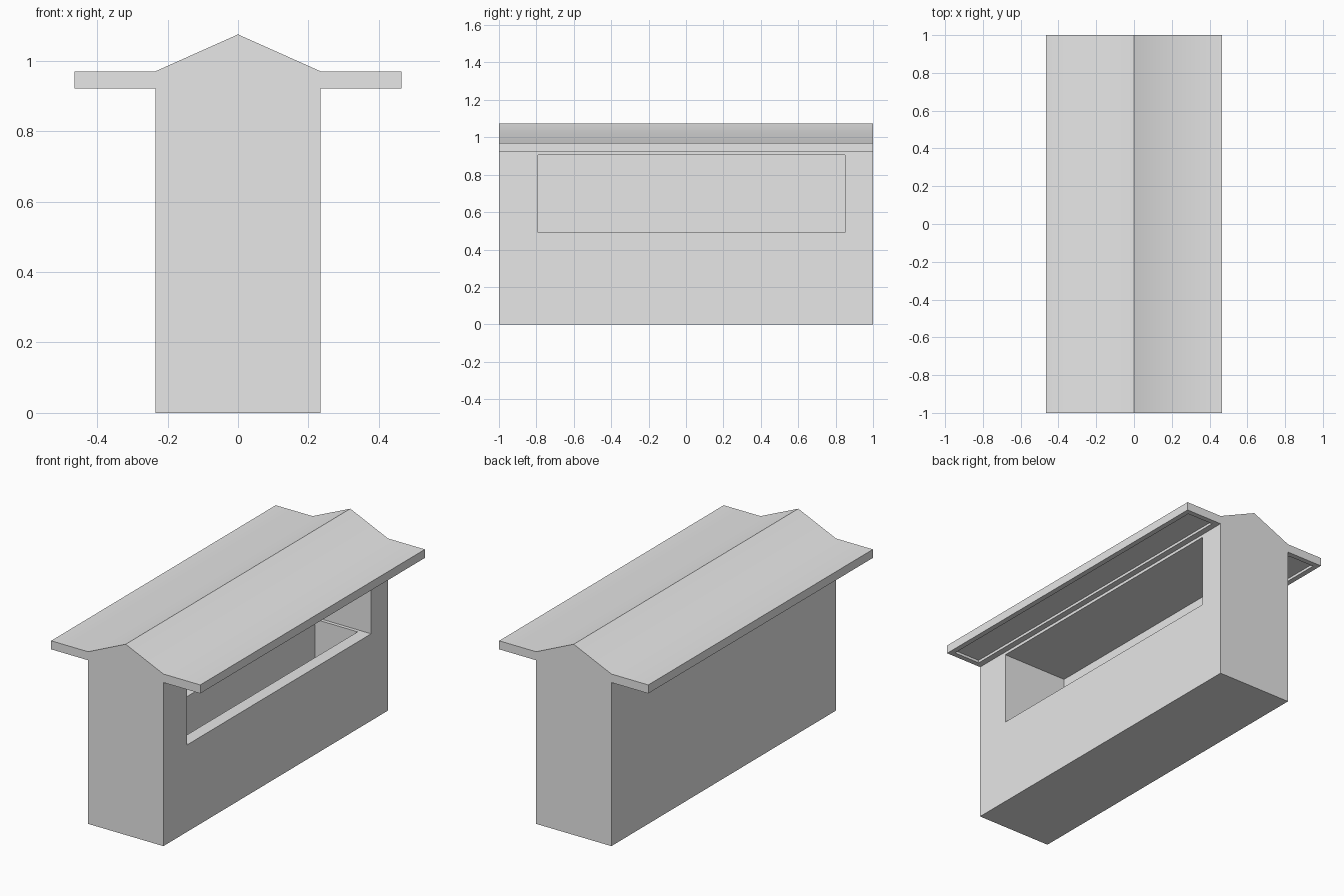
import bpy
import bmesh
from math import radians
from mathutils import Vector

if "Cube" in bpy.data.objects:
    bpy.data.objects.remove(bpy.data.objects["Cube"], do_unlink=True)

WALL, EAVE = 0.235, 0.465            # half widths of the body and the roof
EAVE_LOW, EAVE_TOP, RIDGE = 0.922, 0.97, 1.075

grey = bpy.data.materials.new("plain_grey")
grey.use_nodes = True
colour = (0.8, 0.8, 0.8, 1)
grey.diffuse_color = colour
grey.node_tree.nodes["Principled BSDF"].inputs["Base Color"].default_value = colour


def add_object(name, bm):
    bmesh.ops.recalc_face_normals(bm, faces=bm.faces)
    mesh = bpy.data.meshes.new(name)
    bm.to_mesh(mesh)
    bm.free()
    mesh.materials.append(grey)
    obj = bpy.data.objects.new(name, mesh)
    bpy.context.collection.objects.link(obj)
    return obj


def box(name, low, high):
    low, high = Vector(low), Vector(high)
    bm = bmesh.new()
    bmesh.ops.create_cube(bm, size=1)
    bmesh.ops.scale(bm, vec=high - low, verts=bm.verts)
    bmesh.ops.translate(bm, vec=(low + high) / 2, verts=bm.verts)
    return add_object(name, bm)


def cut(obj, cutter):
    cutter.hide_render = True
    mod = obj.modifiers.new(cutter.name, "BOOLEAN")
    mod.operation, mod.solver, mod.object = "DIFFERENCE", "EXACT", cutter
    bpy.context.view_layer.objects.active = obj
    bpy.ops.object.modifier_apply(modifier=mod.name)
    bpy.data.objects.remove(cutter, do_unlink=True)


# Body and roof: one gabled profile swept along y
half = [(WALL, 0), (WALL, EAVE_LOW), (EAVE, EAVE_LOW), (EAVE, EAVE_TOP), (WALL, EAVE_TOP)]
profile = half + [(0, RIDGE)] + [(-x, z) for x, z in reversed(half)]
bm = bmesh.new()
end = bm.faces.new([bm.verts.new((x, -1, z)) for x, z in profile])
sweep = bmesh.ops.extrude_face_region(bm, geom=[end], use_keep_orig=True)
moved = [g for g in sweep["geom"] if isinstance(g, bmesh.types.BMVert)]
bmesh.ops.translate(bm, vec=(0, 2, 0), verts=moved)
stand = add_object("kiosk_body", bm)

# Serving window, then the narrower well below its counter
cut(stand, box("window_cutter", (-0.175, -0.79, 0.49), (0.3, 0.85, 0.905)))
cut(stand, box("well_cutter", (-0.10, -0.77, 0.06), (0.165, 0.83, 0.6)))

# Shallow recess under each eave
for side in (-1, 1):
    xs = sorted((side * (WALL + 0.035), side * (EAVE - 0.03)))
    cut(stand, box("eave_cutter", (xs[0], -0.97, 0.85), (xs[1], 0.97, EAVE_LOW + 0.015)))

bpy.ops.object.select_all(action="DESELECT")
stand.select_set(True)
bpy.context.view_layer.objects.active = stand
bpy.ops.object.shade_smooth_by_angle(angle=radians(30))
